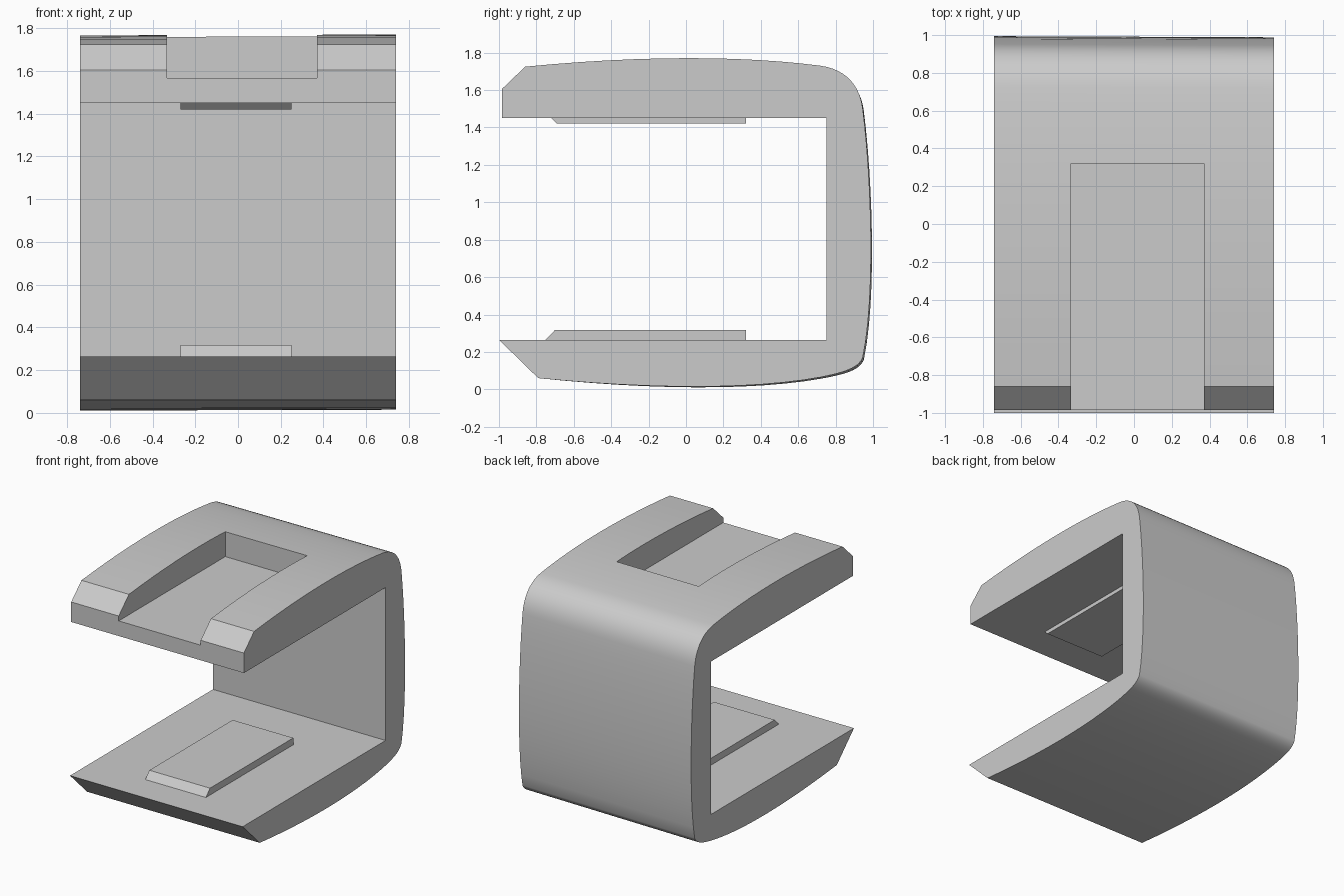
import bpy
import bmesh
import math
from mathutils import Vector
from mathutils.geometry import interpolate_bezier

cube = bpy.data.objects.get("Cube")
if cube:
    bpy.data.objects.remove(cube, do_unlink=True)

HALF_WIDTH = 0.74

grey = bpy.data.materials.new("light grey")
grey.use_nodes = True
colour = (0.6, 0.6, 0.6, 1)
grey.diffuse_color = colour
grey.node_tree.nodes["Principled BSDF"].inputs["Base Color"].default_value = colour


def loft(name, left, right, x_left, x_right):
    """Join two (y, z) side outlines into a closed solid."""
    bm = bmesh.new()
    a = [bm.verts.new((x_left, y, z)) for y, z in left]
    b = [bm.verts.new((x_right, y, z)) for y, z in right]
    bm.faces.new(a)
    bm.faces.new(b[::-1])
    for i in range(len(a)):
        j = (i + 1) % len(a)
        bm.faces.new((a[i], b[i], b[j], a[j]))
    bmesh.ops.recalc_face_normals(bm, faces=bm.faces)
    mesh = bpy.data.meshes.new(name)
    bm.to_mesh(mesh)
    bm.free()
    mesh.materials.append(grey)
    obj = bpy.data.objects.new(name, mesh)
    bpy.context.collection.objects.link(obj)
    return obj


def activate(obj):
    bpy.ops.object.select_all(action='DESELECT')
    obj.select_set(True)
    bpy.context.view_layer.objects.active = obj


# Outer skin: top crown, upper corner, back, lower corner, belly
segments = [
    ((-0.86, 1.725), (-0.25, 1.785), (0.3, 1.785), (0.72, 1.73)),
    ((0.72, 1.73), (0.86, 1.71), (0.93, 1.62), (0.945, 1.5)),
    ((0.945, 1.5), (0.99, 1.15), (1.015, 0.5), (0.945, 0.17)),
    ((0.945, 0.17), (0.92, 0.11), (0.84, 0.09), (0.72, 0.065)),
    ((0.72, 0.065), (0.35, -0.003), (-0.2, 0.001), (-0.79, 0.06)),
]
skin = []
for p0, c0, c1, p1 in segments:
    pts = interpolate_bezier(*(Vector((y, z, 0)) for y, z in (p0, c0, c1, p1)), 13)
    skin += [(p.x, p.y) for p in pts[:-1]]
skin.append(segments[-1][-1])

# The right side sags slightly down and back
last = len(skin) - 1
sagged = []
for i, (y, z) in enumerate(skin):
    w = math.sin(math.pi * i / last)
    sagged.append((y + 0.006 * w, z - 0.013 * w))

# C-shaped clamp body with bevelled jaw tips
inner = [(-1, 0.265), (0.75, 0.265), (0.75, 1.45), (-0.985, 1.45), (-0.985, 1.605)]
body = loft("clamp_body", inner + skin, inner + sagged, HALF_WIDTH, -HALF_WIDTH)

# Open-fronted slot in the upper jaw
slot = [(-1.2, 1.567), (0.32, 1.567), (0.32, 2), (-1.2, 2)]
cutter = loft("slot_cutter", slot, slot, 0.37, -0.333)
cutter.hide_render = True
mod = body.modifiers.new("slot", 'BOOLEAN')
mod.operation = 'DIFFERENCE'
mod.solver = 'EXACT'
mod.object = cutter
activate(body)
bpy.ops.object.modifier_apply(modifier=mod.name)
bpy.data.objects.remove(cutter, do_unlink=True)
bpy.ops.object.shade_smooth_by_angle(angle=math.radians(25))

# Grip pads on the inner jaw faces, with sloped front edges
lower = [(-0.75, 0.265), (-0.70, 0.318), (0.32, 0.318), (0.32, 0.265)]
upper = [(-0.72, 1.45), (-0.69, 1.42), (0.32, 1.42), (0.32, 1.45)]
for name, outline in (("lower_grip_pad", lower), ("upper_grip_pad", upper)):
    loft(name, outline, outline, 0.25, -0.27)
